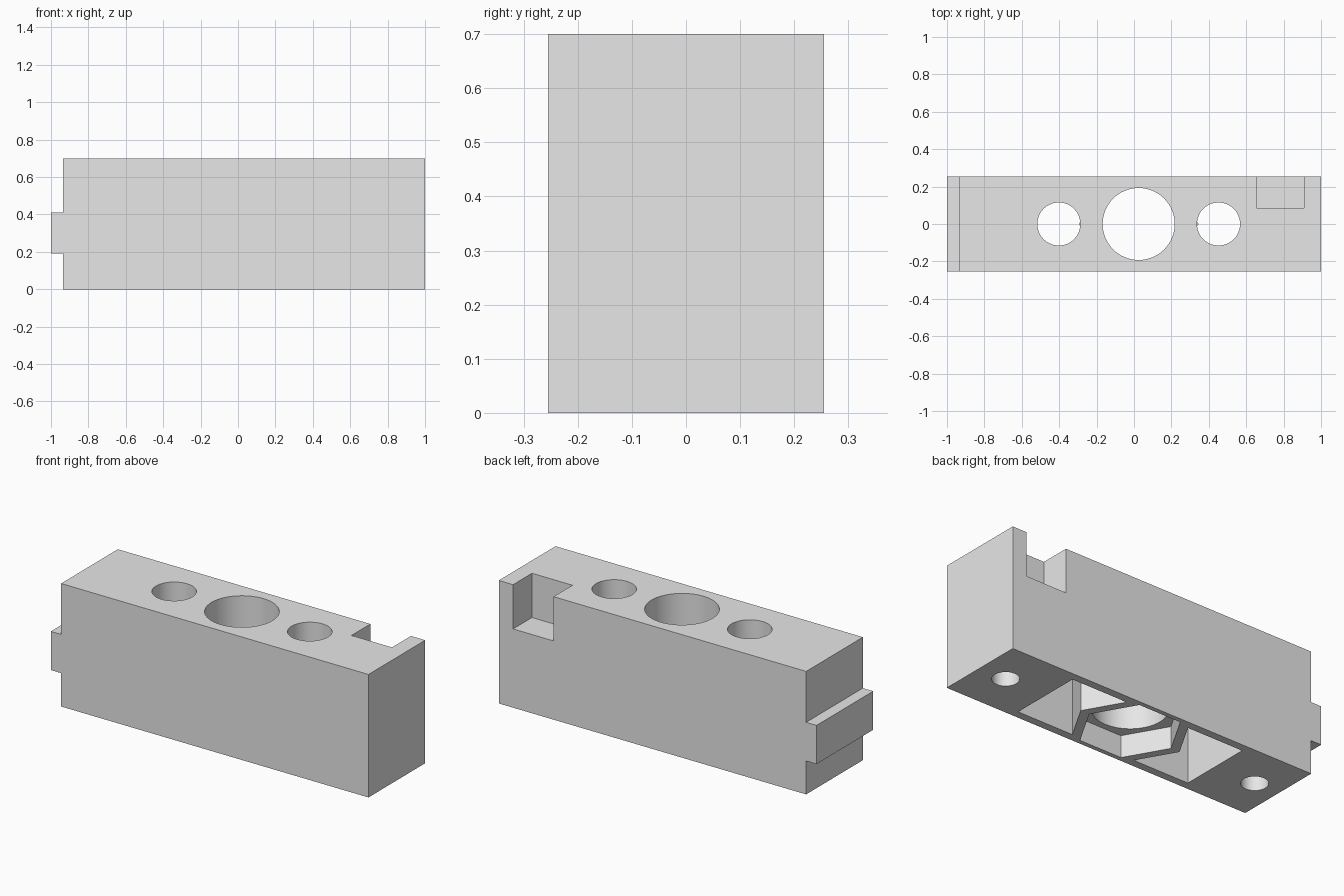
import bpy, bmesh, math
from mathutils import Vector

if "Cube" in bpy.data.objects:
    bpy.data.objects.remove(bpy.data.objects["Cube"])

grey = bpy.data.materials.new("light grey")
grey.diffuse_color = (0.8, 0.8, 0.8, 1)
grey.use_nodes = True
grey.node_tree.nodes["Principled BSDF"].inputs["Base Color"].default_value = grey.diffuse_color

HALF_Y, TOP, CX = 0.255, 0.70, 0.025   # half depth, height, centre of the hole row


def prism(name, points, direction):
    """Solid made by extruding a closed outline along a direction."""
    bm = bmesh.new()
    face = bm.faces.new([bm.verts.new(p) for p in points])
    ext = bmesh.ops.extrude_face_region(bm, geom=[face])
    verts = [v for v in ext["geom"] if isinstance(v, bmesh.types.BMVert)]
    bmesh.ops.translate(bm, verts=verts, vec=Vector(direction))
    bmesh.ops.recalc_face_normals(bm, faces=bm.faces)
    mesh = bpy.data.meshes.new(name)
    bm.to_mesh(mesh)
    bm.free()
    mesh.materials.append(grey)
    obj = bpy.data.objects.new(name, mesh)
    bpy.context.collection.objects.link(obj)
    return obj


def upright(name, outline, z0, z1):
    return prism(name, [(x, y, z0) for x, y in outline], (0, 0, z1 - z0))


def ring(x, radius, sides):
    return [(x + radius * math.cos(math.tau * i / sides),
             radius * math.sin(math.tau * i / sides)) for i in range(sides)]


# Block with a tongue along its left end
profile = [(1, 0), (1, TOP), (-0.935, TOP), (-0.935, 0.41), (-1, 0.41),
           (-1, 0.19), (-0.935, 0.19), (-0.935, 0)]
block = prism("block", [(x, -HALF_Y, z) for x, z in profile], (0, 2 * HALF_Y, 0))

# Centre bore and hexagonal recess below it
cutters = [
    upright("hex_recess_cutter", ring(CX, 0.265, 6), -0.1, 0.125),
    upright("centre_bore_cutter", ring(CX, 0.1925, 64), -0.1, TOP + 0.1),
    # Corner notch in the back top edge
    upright("notch_cutter", [(0.655, 0.085), (0.91, 0.085), (0.91, 0.4), (0.655, 0.4)],
            0.448, TOP + 0.1),
]

# Mirrored pockets, side bores and blind screw holes
for side, s in (("left", -1), ("right", 1)):
    pocket = [(CX + s * dx, y) for dx, y in
              [(0.55, -0.21), (0.55, 0.21), (0.199, 0.21), (0.32, 0), (0.199, -0.21)]]
    cutters += [
        upright(side + "_pocket_cutter", pocket, -0.1, 0.45),
        upright(side + "_bore_cutter", ring(CX + s * 0.427, 0.115, 48), 0.2, TOP + 0.1),
        upright(side + "_screw_hole_cutter", ring(CX + s * 0.807, 0.07, 40), -0.1, 0.40),
    ]

for cutter in cutters:
    cutter.hide_render = True
    mod = block.modifiers.new(cutter.name, 'BOOLEAN')
    mod.operation = 'DIFFERENCE'
    mod.solver = 'EXACT'
    mod.object = cutter

# Apply the cuts, remove the helpers and smooth the bores
bpy.context.view_layer.objects.active = block
block.select_set(True)
for mod in list(block.modifiers):
    bpy.ops.object.modifier_apply(modifier=mod.name)
for cutter in cutters:
    bpy.data.objects.remove(cutter, do_unlink=True)
bpy.ops.object.shade_smooth_by_angle(angle=math.radians(30))
